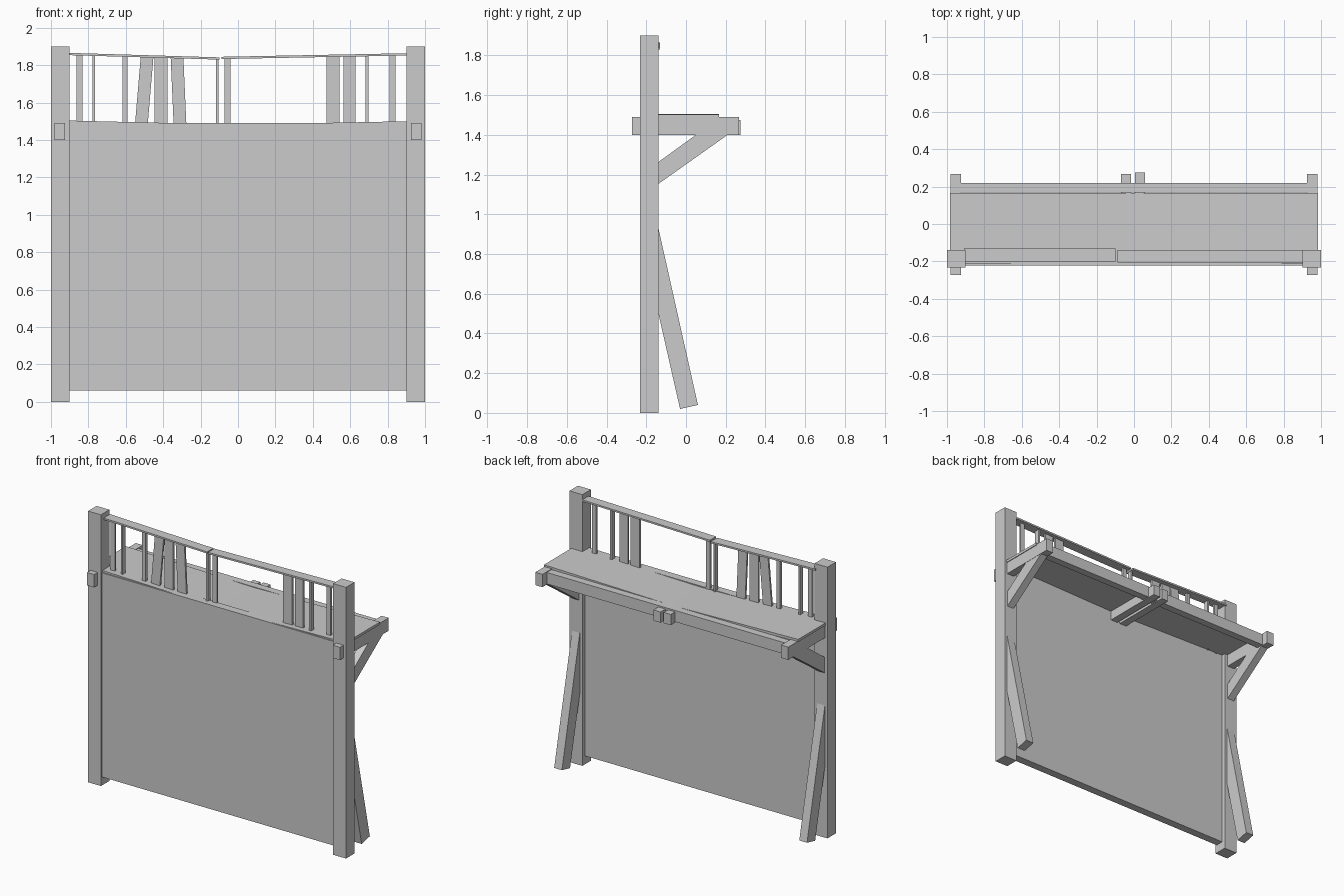
import bpy, bmesh
from mathutils import Vector


def prism(name, pts, axis, a, b):
    """Extrude a 2D profile from a to b; axis 'x' takes (y, z) points, axis 'y' takes (x, z)."""
    def place(p, d):
        return Vector((d, p[0], p[1])) if axis == 'x' else Vector((p[0], d, p[1]))
    bm = bmesh.new()
    lo = [bm.verts.new(place(p, a)) for p in pts]
    hi = [bm.verts.new(place(p, b)) for p in pts]
    bm.faces.new(lo)
    bm.faces.new(hi)
    n = len(pts)
    for i in range(n):
        j = (i + 1) % n
        bm.faces.new((lo[i], lo[j], hi[j], hi[i]))
    bmesh.ops.recalc_face_normals(bm, faces=bm.faces)
    me = bpy.data.meshes.new(name)
    bm.to_mesh(me)
    bm.free()
    ob = bpy.data.objects.new(name, me)
    bpy.context.collection.objects.link(ob)
    return ob


def box(name, x0, x1, y0, y1, z0, z1):
    return prism(name, [(y0, z0), (y1, z0), (y1, z1), (y0, z1)], 'x', x0, x1)


def sloped(name, x0, x1, y0, y1, za, zb, t):
    """Plank whose top runs from height za at x0 to zb at x1."""
    return prism(name, [(x0, za - t), (x1, zb - t), (x1, zb), (x0, za)], 'y', y0, y1)


# Posts, side beams and braces, same on both sides
for s, side in ((-1, "left"), (1, "right")):
    box(side + "_post", s * 0.9, s * 1.0, -0.232, -0.138, 0, 1.9)
    box(side + "_beam", s * 0.925, s * 0.98, -0.272, 0.268, 1.4, 1.49)
    prism(side + "_upper_brace",
          [(-0.15, 1.145), (-0.15, 1.255), (0.05, 1.4), (0.06, 1.42), (0.21, 1.42), (0.21, 1.4)],
          'x', s * 0.925, s * 0.978)
    prism(side + "_prop",
          [(-0.03, 0.02), (0.06, 0.04), (-0.14, 0.935), (-0.17, 0.93), (-0.17, 0.64), (-0.14, 0.505)],
          'x', s * 0.92, s * 0.98)

# Wall panel
box("wall_panel", -0.9, 0.9, -0.222, -0.165, 0.06, 1.49)

# Walkway floor in two sagging halves
sloped("left_floor", -0.985, 0, -0.215, 0.165, 1.506, 1.482, 0.018)
sloped("right_floor", 0, 0.985, -0.215, 0.165, 1.482, 1.502, 0.018)

# Edge beam and the two middle joists under the floor
box("edge_beam", -0.98, 0.98, 0.168, 0.22, 1.405, 1.485)
box("left_joist", -0.07, -0.015, -0.17, 0.268, 1.4, 1.475)
box("right_joist", 0.005, 0.06, -0.17, 0.275, 1.4, 1.475)

# Handrails
sloped("left_handrail", -0.91, -0.1, -0.2, -0.13, 1.866, 1.842, 0.012)
sloped("right_handrail", -0.088, 0.91, -0.207, -0.138, 1.845, 1.864, 0.012)

# Balusters: bottom x, top x, width, depth
balusters = [
    (-0.847, -0.847, 0.032, 0.014), (-0.771, -0.771, 0.013, 0.032),
    (-0.604, -0.604, 0.028, 0.02), (-0.517, -0.486, 0.068, 0.014),
    (-0.412, -0.412, 0.068, 0.014), (-0.31, -0.326, 0.068, 0.014),
    (-0.111, -0.111, 0.014, 0.032), (-0.056, -0.056, 0.032, 0.014),
    (0.508, 0.508, 0.07, 0.014), (0.596, 0.596, 0.064, 0.014),
    (0.69, 0.69, 0.016, 0.032), (0.826, 0.826, 0.032, 0.014),
]
for i, (xb, xt, w, d) in enumerate(balusters):
    top = 1.836 + 0.02 * abs(xt)
    h = w / 2
    prism(f"baluster_{i + 1}", [(xb - h, 1.48), (xb + h, 1.48), (xt + h, top), (xt - h, top)],
          'y', -0.17 - d / 2, -0.17 + d / 2)
